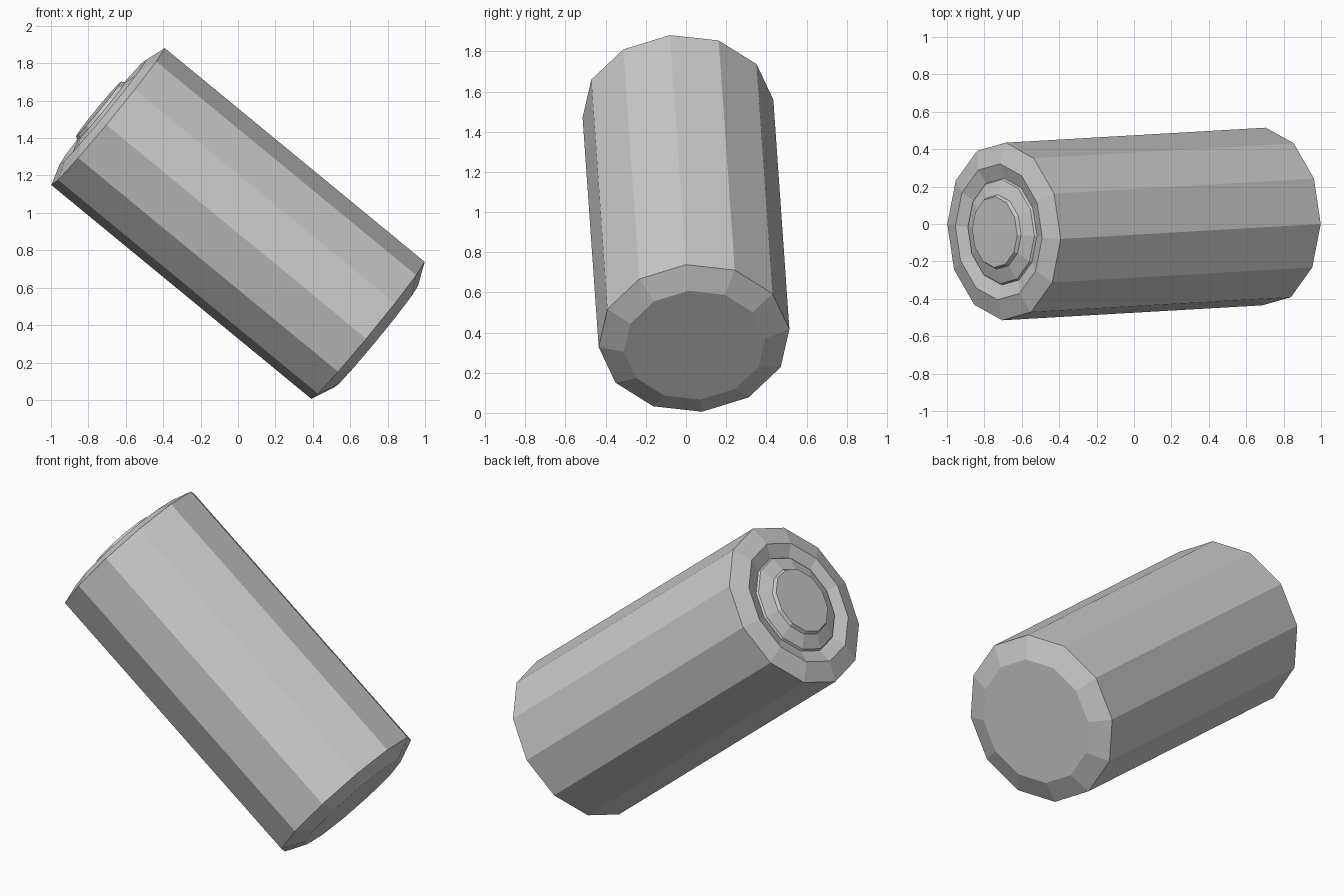
import bpy, bmesh
from math import cos, sin, tau
from mathutils import Vector

if "Cube" in bpy.data.objects:
    bpy.data.objects.remove(bpy.data.objects["Cube"])

SIDES = 12
BASE = Vector((0.695, 0.04, 0.372))        # centre of the lower rim
TIP = Vector((-0.695, -0.04, 1.515))       # centre of the upper rim
AXIS = (TIP - BASE).normalized()
LENGTH = (TIP - BASE).length
U = Vector((0.305, -0.04, 0.365))          # direction of one rim corner
U = (U - AXIS * U.dot(AXIS)).normalized()
V = AXIS.cross(U)


def lathe(name, profile):
    """Closed flat-faced solid from (radius, height along axis) points."""
    bm = bmesh.new()
    rings = []
    for r, h in profile:
        rings.append([bm.verts.new(BASE + AXIS * h + r * (U * cos(i * tau / SIDES) + V * sin(i * tau / SIDES)))
                      for i in range(SIDES)])
    for a, b in zip(rings, rings[1:]):
        for i in range(SIDES):
            j = (i + 1) % SIDES
            bm.faces.new((a[i], a[j], b[j], b[i]))
    bm.faces.new(rings[0][::-1])
    bm.faces.new(rings[-1])
    bmesh.ops.recalc_face_normals(bm, faces=bm.faces)
    mesh = bpy.data.meshes.new(name)
    bm.to_mesh(mesh)
    bm.free()
    obj = bpy.data.objects.new(name, mesh)
    bpy.context.collection.objects.link(obj)
    return obj


L = LENGTH
# Can with chamfered base, raised top lip, sunken groove and stepped terminal
lathe("battery_body", [
    (0.353, -0.055), (0.477, 0.0),              # base chamfer
    (0.477, L), (0.365, L + 0.036),             # wall and top lip
    (0.287, L + 0.008), (0.280, L + 0.020),     # groove and collar step
    (0.200, L + 0.046), (0.190, L + 0.065),     # collar slope and terminal
])
